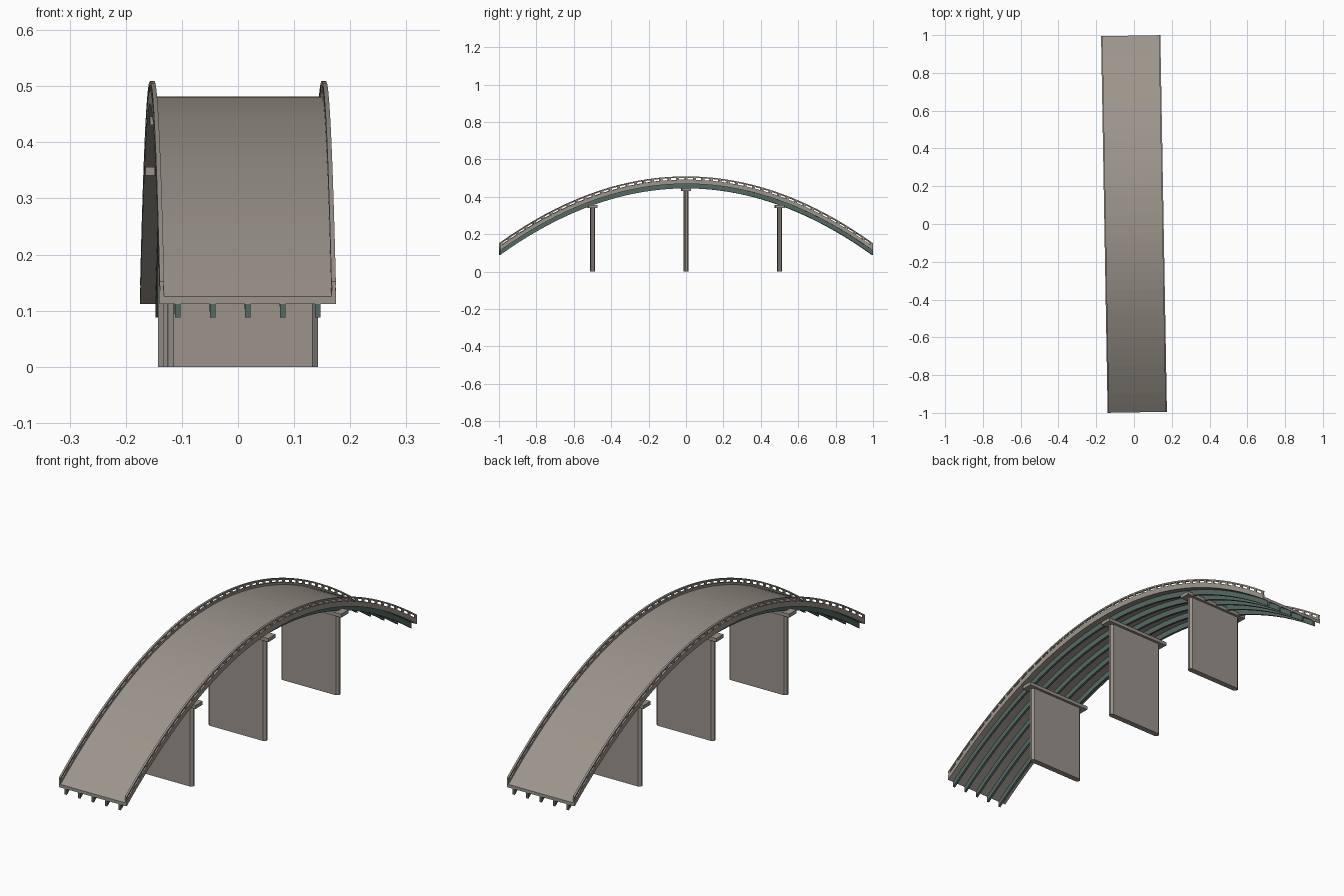
import bpy, bmesh, math
from mathutils import Matrix

cube = bpy.data.objects.get("Cube")
if cube:
    bpy.data.objects.remove(cube, do_unlink=True)

HALF_LEN = 0.997
SEGMENTS = 40
POSTS = 44
CREST, RISE = 0.482, 0.357
HALF_WIDTH = 0.157
SKEW = Matrix.Rotation(math.radians(1), 4, 'Z')


def material(name, rgb):
    m = bpy.data.materials.new(name)
    m.use_nodes = True
    m.diffuse_color = (*rgb, 1)
    m.node_tree.nodes["Principled BSDF"].inputs["Base Color"].default_value = (*rgb, 1)
    return m


CONCRETE = material("warm grey concrete", (0.33, 0.30, 0.26))
PIER = material("pier concrete", (0.33, 0.295, 0.26))
STEEL = material("dark green steel", (0.09, 0.14, 0.12))


def deck_z(y):
    return CREST - RISE * (y / HALF_LEN) ** 2


def finish(name, bm, mat):
    bmesh.ops.recalc_face_normals(bm, faces=bm.faces)
    bm.transform(SKEW)
    mesh = bpy.data.meshes.new(name)
    bm.to_mesh(mesh)
    bm.free()
    mesh.materials.append(mat)
    obj = bpy.data.objects.new(name, mesh)
    bpy.context.collection.objects.link(obj)
    return obj


def arched_beam(bm, x0, x1, low, high, y0=-HALF_LEN, y1=HALF_LEN, steps=SEGMENTS):
    """Rectangular section swept along the deck curve."""
    rings = []
    for i in range(steps + 1):
        y = y0 + (y1 - y0) * i / steps
        z = deck_z(y)
        rings.append([bm.verts.new((x, y, z + h))
                      for x, h in ((x0, low), (x1, low), (x1, high), (x0, high))])
    for a, b in zip(rings, rings[1:]):
        for k in range(4):
            n = (k + 1) % 4
            bm.faces.new((a[k], a[n], b[n], b[k]))
    bm.faces.new(rings[0])
    bm.faces.new(rings[-1])


def prism(bm, outline, z0, z1):
    bottom = bm.faces.new([bm.verts.new((x, y, z0)) for x, y in outline])
    top = bmesh.ops.extrude_face_region(bm, geom=[bottom])["geom"]
    bmesh.ops.translate(bm, vec=(0, 0, z1 - z0),
                        verts=[v for v in top if isinstance(v, bmesh.types.BMVert)])


# Road slab
bm = bmesh.new()
arched_beam(bm, -HALF_WIDTH, HALF_WIDTH, -0.013, 0)
finish("road_deck", bm, CONCRETE)

# Five girders under the slab
bm = bmesh.new()
for i in range(-2, 3):
    x = i * 0.0625
    arched_beam(bm, x - 0.005, x + 0.005, -0.037, -0.013)
finish("girders", bm, STEEL)

# Curb, posts and handrail on each side
for side, label in ((1, "left"), (-1, "right")):
    outer, inner = side * HALF_WIDTH, side * (HALF_WIDTH - 0.008)
    bm = bmesh.new()
    arched_beam(bm, outer, inner, 0, 0.010)
    finish(label + "_curb", bm, CONCRETE)

    bm = bmesh.new()
    arched_beam(bm, outer, inner, 0.020, 0.027)
    finish(label + "_handrail", bm, CONCRETE)

    bm = bmesh.new()
    half = 0.006
    for i in range(POSTS + 1):
        y = (HALF_LEN - half) * (2 * i / POSTS - 1)
        arched_beam(bm, outer - side * 0.001, inner + side * 0.001, 0.010, 0.020,
                    y - half, y + half, 1)
    finish(label + "_rail_posts", bm, CONCRETE)

# Wall piers with chamfered ends, each under a flat cap
for y, label in ((-0.5, "front"), (0, "middle"), (0.5, "back")):
    cap_top = deck_z(y) - 0.036
    w, t, cx, cy = 0.134, 0.0125, 0.010, 0.008
    outline = [(-w, y - t + cy), (-w + cx, y - t), (w - cx, y - t), (w, y - t + cy),
               (w, y + t - cy), (w - cx, y + t), (-w + cx, y + t), (-w, y + t - cy)]
    bm = bmesh.new()
    prism(bm, outline, 0, cap_top - 0.015)
    finish(label + "_pier", bm, PIER)

    bm = bmesh.new()
    w, t = HALF_WIDTH, 0.024
    prism(bm, [(-w, y - t), (w, y - t), (w, y + t), (-w, y + t)], cap_top - 0.015, cap_top)
    finish(label + "_pier_cap", bm, PIER)
